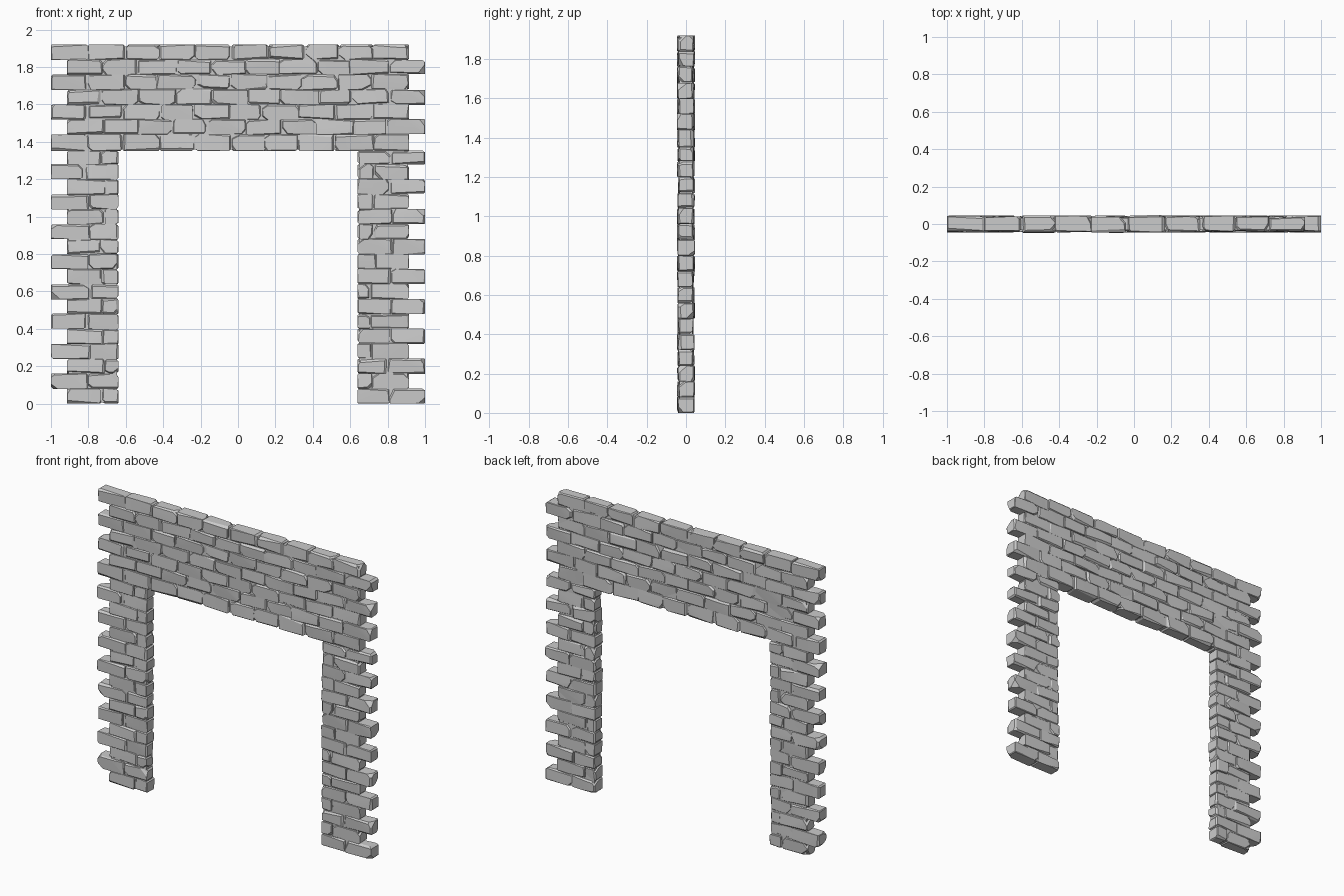
import bpy, bmesh, math, random
from itertools import product
from mathutils import Vector

if "Cube" in bpy.data.objects:
    bpy.data.objects.remove(bpy.data.objects["Cube"])

random.seed(11)
ROWS, ROW_H, PITCH = 24, 0.08, 0.1915
OPEN_X, OPEN_Z, TOOTH = 0.64, 1.35, 0.915
OPEN_ROWS = 17


def slice_off(bm, point, normal):
    """Cut away everything beyond a plane and cap the cut."""
    geom = bm.verts[:] + bm.edges[:] + bm.faces[:]
    cut = bmesh.ops.bisect_plane(bm, geom=geom, dist=1e-5, plane_co=point,
                                 plane_no=normal, clear_outer=True)["geom_cut"]
    edges = [e for e in cut if isinstance(e, bmesh.types.BMEdge) and e.is_boundary]
    if len(edges) >= 3:
        bmesh.ops.holes_fill(bm, edges=edges, sides=0)


def add_brick(target, x0, x1, z0, z1):
    """One hewn stone: a block with worn edges and a few chipped corners."""
    bm = bmesh.new()
    bmesh.ops.create_cube(bm, size=1)
    front, back = random.uniform(0.038, 0.047), random.uniform(0.036, 0.047)
    half = Vector(((x1 - x0) / 2, (front + back) / 2, (z1 - z0) / 2))
    centre = Vector(((x0 + x1) / 2, (back - front) / 2, (z0 + z1) / 2))
    for v in bm.verts:
        v.co = Vector((v.co[i] * 2 * half[i] for i in range(3)))
    # slightly tilted front and back faces
    for s in (-1, 1):
        n = Vector((random.uniform(-.05, .05), s, random.uniform(-.09, .09)))
        slice_off(bm, Vector((0, s * (half.y - 0.002), 0)), n.normalized())
    # worn edges
    for axis in range(3):
        a, b = [i for i in range(3) if i != axis]
        for sa, sb in product((-1, 1), repeat=2):
            n = Vector((0, 0, 0))
            n[a], n[b] = sa * random.uniform(.6, 1.4), sb
            n[axis] = random.uniform(-.07, .07)
            p = Vector((0, 0, 0))
            p[a], p[b] = sa * half[a], sb * half[b]
            depth = random.choice((0.002, 0.003, 0.004, 0.006, 0.009))
            n.normalize()
            slice_off(bm, p - n * depth, n)
    # chipped corners
    for s in product((-1, 1), repeat=3):
        if random.random() < 0.3:
            n = Vector((s[i] * random.uniform(.5, 1.2) for i in range(3))).normalized()
            p = Vector((s[i] * half[i] for i in range(3)))
            slice_off(bm, p - n * random.uniform(.012, .024), n)
    bmesh.ops.translate(bm, verts=bm.verts[:], vec=centre)
    bmesh.ops.recalc_face_normals(bm, faces=bm.faces[:])
    tmp = bpy.data.meshes.new("tmp")
    bm.to_mesh(tmp)
    bm.free()
    target.from_mesh(tmp)
    bpy.data.meshes.remove(tmp)


def finish(bm, name):
    me = bpy.data.meshes.new(name)
    bm.to_mesh(me)
    bm.free()
    for p in me.polygons:
        p.use_smooth = True
    me.set_sharp_from_angle(angle=math.radians(25))
    bpy.context.collection.objects.link(bpy.data.objects.new(name, me))


def lay_row(bm, row, lo, hi):
    """Lay running-bond stones between lo and hi on one course."""
    start = -1.0 if row % 2 else -TOOTH
    joints = [start + PITCH * k for k in range(11)]
    inner = [j + random.uniform(-.018, .018) for j in joints[1:-1]
             if lo + 0.05 < j < hi - 0.05]
    xs = [max(lo, joints[0])] + inner + [min(hi, joints[-1])]
    z0 = OPEN_Z if row == OPEN_ROWS else row * ROW_H
    z1 = OPEN_Z if row == OPEN_ROWS - 1 else (row + 1) * ROW_H
    for a, b in zip(xs, xs[1:]):
        # tight joints with an occasional open one; outer limits stay clean
        ga = 0 if a == xs[0] else random.choice((-.003, 0, .002, .006))
        gb = 0 if b == xs[-1] else random.choice((-.003, 0, .002, .006))
        d0 = 0 if row in (0, OPEN_ROWS) else random.uniform(-.003, .003)
        d1 = 0 if row == ROWS - 1 else random.uniform(-.003, .003)
        add_brick(bm, a + ga, b - gb, z0 + d0, z1 + d1)


# stone courses of both jambs and the wall above the opening
for name, rows, lo, hi in (
        ("left_jamb_stones", range(OPEN_ROWS), -1, -OPEN_X),
        ("right_jamb_stones", range(OPEN_ROWS), OPEN_X, 1),
        ("lintel_wall_stones", range(OPEN_ROWS, ROWS), -1, 1)):
    bm = bmesh.new()
    for r in rows:
        lay_row(bm, r, lo, hi)
    finish(bm, name)

# recessed mortar core filling the joints
bm = bmesh.new()
xo, xi, zt, zo, y = TOOTH - .01, OPEN_X + .008, 1.91, OPEN_Z + .008, 0.032
outline = [(-xo, .006), (-xi, .006), (-xi, zo), (xi, zo), (xi, .006),
           (xo, .006), (xo, zt), (-xo, zt)]
face = bm.faces.new([bm.verts.new((x, -y, z)) for x, z in outline])
ext = bmesh.ops.extrude_face_region(bm, geom=[face])["geom"]
bmesh.ops.translate(bm, vec=(0, 2 * y, 0),
                    verts=[g for g in ext if isinstance(g, bmesh.types.BMVert)])
bmesh.ops.recalc_face_normals(bm, faces=bm.faces[:])
finish(bm, "mortar_core")
